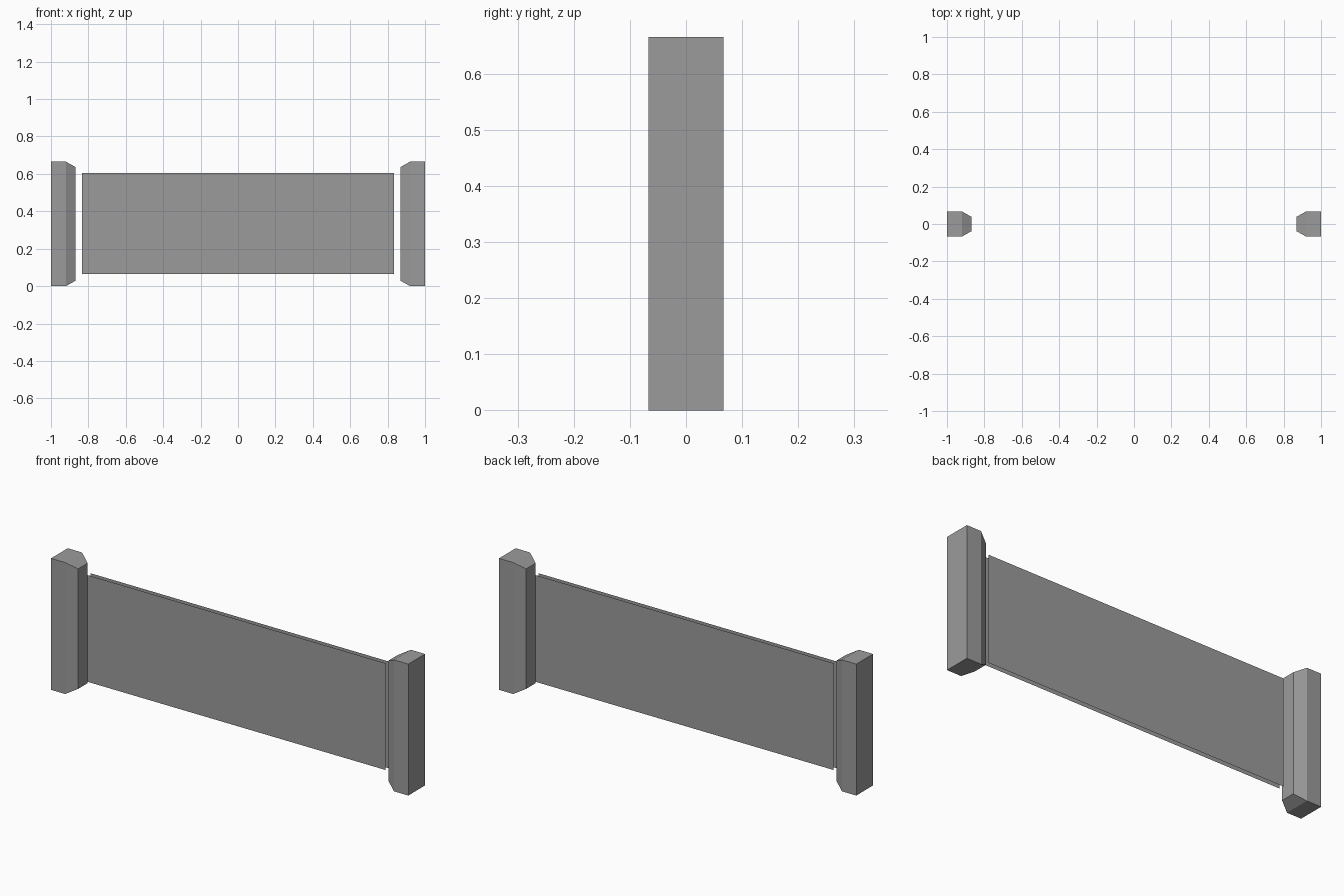
import bpy
import bmesh

# Remove the default cube
cube = bpy.data.objects.get("Cube")
if cube:
    bpy.data.objects.remove(cube, do_unlink=True)

HEIGHT = 0.665
DEPTH = 0.067      # half depth of a post
INSET = 0.029      # bevel inset of a post's inner end

# Single grey finish
grey = bpy.data.materials.new("plain_grey")
grey.use_nodes = True
grey.diffuse_color = (0.33, 0.33, 0.33, 1)
grey.node_tree.nodes["Principled BSDF"].inputs["Base Color"].default_value = grey.diffuse_color


def finish(name, bm):
    mesh = bpy.data.meshes.new(name)
    bm.to_mesh(mesh)
    bm.free()
    mesh.materials.append(grey)
    obj = bpy.data.objects.new(name, mesh)
    bpy.context.collection.objects.link(obj)


def ring(bm, x, inset):
    """Upright rectangle of vertices across the post at x."""
    y, low, high = DEPTH - inset, inset, HEIGHT - inset
    return [bm.verts.new((x, *p)) for p in ((-y, low), (y, low), (y, high), (-y, high))]


def post(name, side):
    """End post: a block whose inner end tapers on all four sides."""
    bm = bmesh.new()
    rings = [ring(bm, side * x, i) for x, i in ((1, 0), (0.92, 0), (0.868, INSET))]
    for a, b in zip(rings, rings[1:]):
        for i in range(4):
            j = (i + 1) % 4
            bm.faces.new((a[i], a[j], b[j], b[i]))
    bm.faces.new(rings[0])
    bm.faces.new(rings[-1])
    bmesh.ops.recalc_face_normals(bm, faces=bm.faces)
    finish(name, bm)


def panel(name, y):
    """Thin sheet between the posts, facing away from the centre."""
    bm = bmesh.new()
    corners = ((-0.833, 0.064), (0.833, 0.064), (0.833, 0.604), (-0.833, 0.604))
    face = bm.faces.new([bm.verts.new((x, y, z)) for x, z in corners])
    if y > 0:
        face.normal_flip()
    finish(name, bm)


post("left_post", 1)
post("right_post", -1)
panel("front_panel", -0.012)
panel("back_panel", 0.012)
